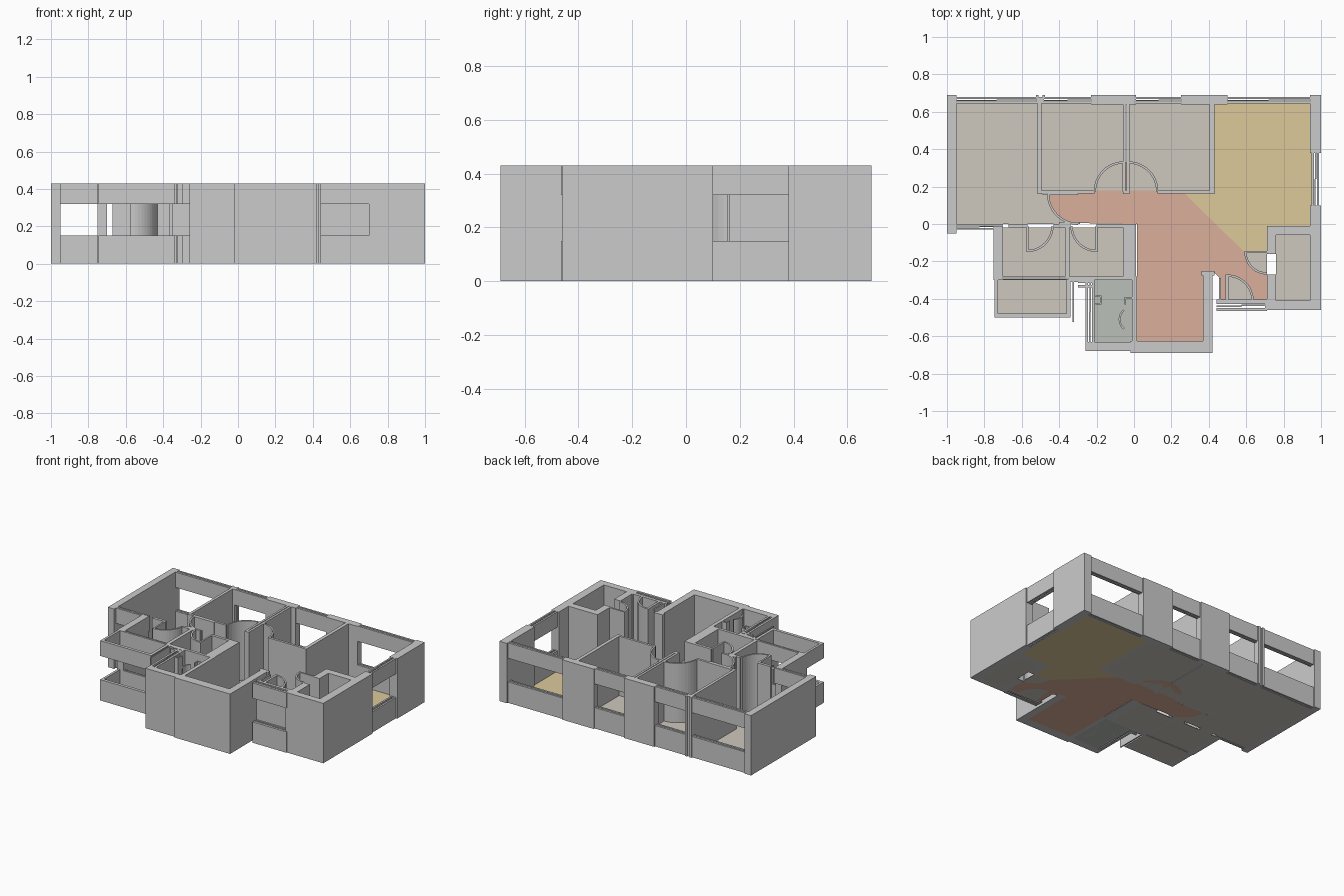
import bpy, bmesh
from math import sin, cos, radians

if "Cube" in bpy.data.objects:
    bpy.data.objects.remove(bpy.data.objects["Cube"])

H, SILL, HEAD = 0.43, 0.15, 0.32      # wall height, window sill and head
FULL = [(0, H)]
BANDS = [(0, SILL), (HEAD, H)]


def material(name, rgb):
    m = bpy.data.materials.new(name)
    m.diffuse_color = (*rgb, 1)
    m.use_nodes = True
    m.node_tree.nodes["Principled BSDF"].inputs["Base Color"].default_value = m.diffuse_color
    return m


def arc(cx, cy, r, a0, a1, n=12):
    return [(cx + r * cos(radians(a0 + (a1 - a0) * i / n)),
             cy + r * sin(radians(a0 + (a1 - a0) * i / n))) for i in range(n + 1)]


def rect(x0, y0, x1, y1):
    return [(x0, y0), (x1, y0), (x1, y1), (x0, y1)]


def extrude(name, outlines, spans=FULL, mat=None):
    """One object made of flat outlines, each extruded over every z span."""
    bm = bmesh.new()
    for pts in outlines:
        for z0, z1 in spans:
            f = bm.faces.new([bm.verts.new((x, y, z0)) for x, y in pts])
            r = bmesh.ops.extrude_face_region(bm, geom=[f], use_keep_orig=True)
            vs = [v for v in r["geom"] if isinstance(v, bmesh.types.BMVert)]
            bmesh.ops.translate(bm, vec=(0, 0, z1 - z0), verts=vs)
    bmesh.ops.recalc_face_normals(bm, faces=bm.faces)
    me = bpy.data.meshes.new(name)
    bm.to_mesh(me)
    bm.free()
    ob = bpy.data.objects.new(name, me)
    bpy.context.collection.objects.link(ob)
    if mat:
        me.materials.append(mat)
    return ob


def walls(name, boxes, spans=FULL):
    return extrude(name, [rect(*b) for b in boxes], spans)


def window(name, x0, y0, x1, y1):
    """Window wall: inner and outer skins with two staggered sashes between."""
    along_x = (x1 - x0) > (y1 - y0)
    a0, a1, b0, b1 = (x0, x1, y0, y1) if along_x else (y0, y1, x0, x1)
    t, mid = (b1 - b0), (a0 + a1) / 2
    strips = [(a0, b0, a1, b0 + t * .3), (a0, b1 - t * .3, a1, b1),
              (a0, b0 + t * .38, mid, b0 + t * .54), (mid, b0 + t * .46, a1, b0 + t * .62)]
    if not along_x:
        strips = [(b, a, d, c) for a, b, c, d in strips]
    walls(name, strips, BANDS)


def door(name, cx, cy, r, a0, a1, leaf):
    """Door swing as a curved thin wall, plus its open leaf at angle leaf."""
    t = 0.012
    ring = arc(cx, cy, r, a0, a1) + arc(cx, cy, r - t, a1, a0)
    dx, dy = cos(radians(leaf)), sin(radians(leaf))
    px, py = -dy * t / 2, dx * t / 2
    blade = [(cx + px, cy + py), (cx + dx * r + px, cy + dy * r + py),
             (cx + dx * r - px, cy + dy * r - py), (cx - px, cy - py)]
    extrude(name, [ring, blade])


# Outer walls and piers
walls("left_wall", [(-1, -.05, -.95, .69)])
walls("back_piers", [(-.23, .64, .01, .69), (.25, .64, .50, .69), (.94, .38, 1, .69),
                     (-.52, .645, -.48, .68), (-.525, .67, -.51, .69), (-.49, .67, -.475, .69)])
walls("right_wall", [(.95, -.06, 1, .10), (.94, -.01, 1, .10)])
walls("closet_walls", [(.71, -.06, 1, -.01), (.94, -.46, 1, -.06), (.71, -.46, 1, -.41),
                       (.71, -.16, .76, -.01), (.71, -.46, .76, -.27)])
walls("hall_outer_walls", [(-.02, -.69, .42, -.625), (.37, -.69, .42, -.25),
                           (-.26, -.68, -.01, -.63)])
walls("bathroom_outer_wall", [(-.75, -.30, -.70, -.015)])

# Windows
for n, box in {
    "back_left": (-.95, .645, -.52, .68), "back_bedroom_left": (-.48, .645, -.23, .68),
    "back_bedroom_right": (.01, .645, .25, .68), "back_right": (.50, .645, .94, .68),
    "right_side": (.95, .10, .99, .38), "front_left": (-.95, -.03, -.70, .0),
    "bathroom": (-.70, -.30, -.35, -.28), "washroom": (-.26, -.64, -.21, -.30),
    "entrance": (.44, -.465, .71, -.41)}.items():
    window(n + "_window", *box)
walls("closet_front_band", [(.70, -.46, .73, -.40)])

# Balcony parapet and its upper band
walls("balcony_bands", [(-.745, -.50, -.34, -.478), (-.745, -.50, -.728, -.30),
                        (-.36, -.50, -.34, -.30), (-.33, -.525, -.322, -.30),
                        (-.30, -.34, -.21, -.325), (-.30, -.315, -.21, -.30),
                        (-.34, -.31, -.30, -.30)], BANDS)

# Inner partitions
walls("bedroom_partitions", [(-.515, .16, -.495, .645), (-.06, .18, -.045, .65),
                             (-.04, .18, -.025, .65), (.405, .16, .43, .645),
                             (-.515, .163, -.21, .18), (.125, .163, .43, .18),
                             (-.06, .16, -.025, .18)])
walls("bathroom_partitions", [(-.37, -.29, -.345, -.01), (-.06, -.30, .012, 0),
                              (-.35, -.30, -.06, -.28), (-.67, -.02, -.57, 0),
                              (-.43, -.02, -.34, 0), (-.20, -.02, .01, 0),
                              (-.40, 0, -.29, .012)])
walls("washroom_partition", [(-.012, -.63, .015, -.28)])
walls("entrance_jambs", [(.36, -.275, .43, -.25), (.455, -.41, .465, -.29),
                         (.49, -.42, .505, -.27), (.44, -.42, .71, -.405)])

# Door swings
door("bedroom_door_left", -.055, .175, .16, 90, 180, 90)
door("bedroom_door_right", -.03, .175, .16, 0, 90, 90)
door("left_room_door", -.30, .16, .165, 180, 270, 180)
door("bathroom_door_left", -.57, -.01, .14, 270, 360, 270)
door("bathroom_door_right", -.20, -.01, .14, 180, 270, 270)
door("closet_door", .71, -.15, .12, 180, 270, 180)
door("entrance_door", .50, -.41, .14, 0, 90, 90)

# Washroom fixtures, drawn as thin upright outlines
basin = arc(-.012, -.51, .07, 130, 230) + arc(-.012, -.51, .06, 230, 130)
extrude("washroom_fixtures", [basin, rect(-.205, -.39, -.175, -.382), rect(-.205, -.43, -.175, -.422),
                              rect(-.182, -.43, -.174, -.382), rect(-.05, -.40, -.012, -.39),
                              rect(-.05, -.43, -.042, -.39)])

# Floors
beige = material("beige_floor", (.62, .58, .51))
yellow = material("yellow_floor", (.72, .59, .33))
red = material("red_floor", (.70, .43, .32))
green = material("green_floor", (.50, .53, .48))
Z = [(0, .004)]
rooms = {"left_room": (-.95, 0, -.515, .645), "bedroom_left": (-.495, .18, -.06, .645),
         "bedroom_right": (-.025, .18, .405, .645), "bathroom_left": (-.70, -.28, -.37, -.02),
         "bathroom_right": (-.345, -.28, -.06, -.02), "balcony": (-.728, -.478, -.36, -.30),
         "closet": (.76, -.41, .94, -.06)}
for n, box in rooms.items():
    extrude(n + "_floor", [rect(*box)], Z, beige)
extrude("doorway_floors", [
    [(-.515, .163)] + arc(-.30, .16, .16, 180, 270) + [(-.515, 0)],
    [(.71, -.15)] + arc(.71, -.15, .115, 180, 270),
    [(.50, -.41)] + arc(.50, -.41, .135, 0, 90)], Z, beige)
extrude("washroom_floor", [rect(-.21, -.63, -.012, -.30)], Z, green)
extrude("living_room_floor", [[(.43, .645), (.94, .645), (.95, .38), (.95, -.01), (.71, -.01),
                               (.71, -.15), (.59, -.15), (.27, .163), (.43, .163)]], Z, yellow)
extrude("hall_floor", [
    arc(-.055, .175, .155, 180, 90) + arc(-.03, .175, .155, 90, 0)
    + [(.13, .163), (.27, .163)] + arc(.71, -.15, .12, 180, 270)
    + [(.71, -.41)] + arc(.50, -.41, .14, 0, 90)
    + [(.50, -.41), (.46, -.41), (.46, -.29), (.42, -.25), (.37, -.25), (.37, -.625),
       (.015, -.625), (.015, 0)] + arc(-.30, .16, .155, 270, 180) + [(-.22, .163)]], Z, red)
